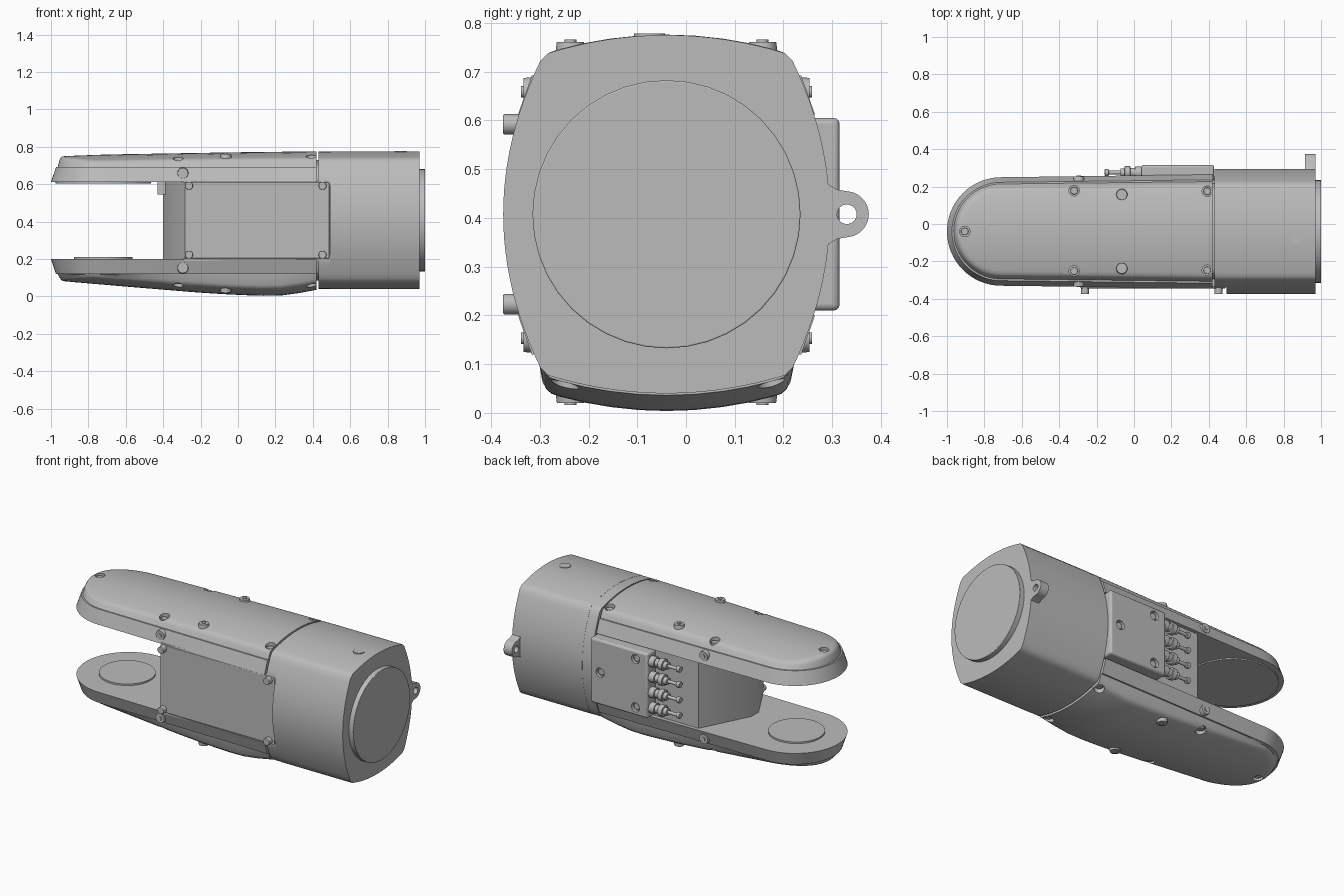
import bpy, bmesh, math
from mathutils import Vector

if "Cube" in bpy.data.objects:
    bpy.data.objects.remove(bpy.data.objects["Cube"], do_unlink=True)

grey = bpy.data.materials.new("machined grey")
grey.use_nodes = True
grey.diffuse_color = (0.5, 0.5, 0.5, 1)
grey.node_tree.nodes["Principled BSDF"].inputs["Base Color"].default_value = (0.5, 0.5, 0.5, 1)

YC, ZC = -0.04, 0.4075      # axis of the housing
PX = -0.71                  # pivot of the fork


def finish(bm, name, bevel=0):
    bmesh.ops.recalc_face_normals(bm, faces=bm.faces)
    me = bpy.data.meshes.new(name)
    bm.to_mesh(me)
    bm.free()
    me.materials.append(grey)
    ob = bpy.data.objects.new(name, me)
    bpy.context.collection.objects.link(ob)
    bpy.ops.object.select_all(action='DESELECT')
    ob.select_set(True)
    bpy.context.view_layer.objects.active = ob
    if bevel:
        m = ob.modifiers.new("edge", 'BEVEL')
        m.width, m.segments, m.limit_method = bevel, 3, 'ANGLE'
    bpy.ops.object.shade_smooth_by_angle(angle=math.radians(32))
    return ob


def add_cyl(bm, loc, axis, r, depth, r2=None):
    mat = Vector(axis).to_track_quat('Z', 'Y').to_matrix().to_4x4()
    mat.translation = loc
    bmesh.ops.create_cone(bm, cap_ends=True, segments=40, radius1=r,
                          radius2=r if r2 is None else r2, depth=depth, matrix=mat)


def cyl(name, loc, axis, r, depth, r2=None, bevel=0):
    bm = bmesh.new()
    add_cyl(bm, loc, axis, r, depth, r2)
    return finish(bm, name, bevel)


def prism(name, pts, offset, bevel=0):
    """Extrude a closed 3D outline along offset."""
    bm = bmesh.new()
    f = bm.faces.new([bm.verts.new(p) for p in pts])
    ext = bmesh.ops.extrude_face_region(bm, geom=[f], use_keep_orig=True)
    bmesh.ops.translate(bm, vec=offset,
                        verts=[v for v in ext["geom"] if isinstance(v, bmesh.types.BMVert)])
    return finish(bm, name, bevel)


def box(name, lo, hi, bevel=0):
    pts = [(lo[0], lo[1], lo[2]), (hi[0], lo[1], lo[2]), (hi[0], hi[1], lo[2]), (lo[0], hi[1], lo[2])]
    return prism(name, pts, (0, 0, hi[2] - lo[2]), bevel)


def cut(ob, holes):
    """Subtract cylinders given as (location, axis, radius, depth)."""
    bm = bmesh.new()
    for h in holes:
        add_cyl(bm, *h)
    tool = finish(bm, "hole_cutter")
    tool.hide_render = True
    m = ob.modifiers.new("holes", 'BOOLEAN')
    m.operation, m.solver, m.object = 'DIFFERENCE', 'EXACT', tool
    bpy.context.view_layer.objects.active = ob
    bpy.ops.object.modifier_apply(modifier=m.name)
    bpy.data.objects.remove(tool, do_unlink=True)
    ob.select_set(True)
    bpy.context.view_layer.objects.active = ob
    bpy.ops.object.shade_smooth_by_angle(angle=math.radians(32))


def section(x, scale=1, front=-1):
    """Bulged square cross-section, optionally flattened at the front."""
    pts = []
    for side in range(4):
        for i in range(25):
            t = (i / 12 - 1) * 0.96
            if side % 2 == 0:
                u, v = 0.2525 * t, 0.3675 - 0.04 * t * t
            else:
                u, v = 0.335 - 0.0825 * t * t, -0.3275 * t
            if side > 1:
                u, v = -u, -v
            pts.append((x, max(YC + u * scale, front), ZC + v * scale))
    return pts


# Rear housing, collar and core
housing = prism("rear_housing", section(0.495), (0.475, 0, 0))
prism("collar", section(0.43, 0.998, -0.34), (0.066, 0, 0))
prism("core", section(0.3, 0.88), (0.22, 0, 0))
cyl("end_disc", (0.98, YC, ZC), (1, 0, 0), 0.275, 0.04, bevel=0.003)
cyl("housing_plug", (0.87, -0.075, 0.774), (0, 0, 1), 0.032, 0.008)

# Lifting lug with flared root
lug_pts = [(0.25, 0.33), (0.29, 0.345), (0.31, 0.357)]
arc = [math.radians(a) for a in range(-80, 81, 10)]
lug_pts += [(0.328 + 0.047 * math.cos(a), ZC + 0.047 * math.sin(a)) for a in arc]
lug_pts += [(y, 2 * ZC - z) for y, z in lug_pts[2::-1]]
lug = prism("lifting_lug", [(0.915, y, z) for y, z in lug_pts], (0.055, 0, 0))
cut(lug, [((0.94, 0.33, ZC), (1, 0, 0), 0.02, 0.2)])


def interp(x, table):
    for (x0, a), (x1, b) in zip(table, table[1:]):
        if x <= x1:
            return a + (b - a) * (x - x0) / (x1 - x0)
    return table[-1][1]


def arm(name, inner, s, heights):
    """Round-ended fork arm made of inset rings from inner face to crown."""
    R, end = 0.29, 0.42
    rings = [(0, 0, 0), (0.027, 0, 0.08), (0.036, 0, 0.08), (0.046, 1, -0.018), (0.053, 1, -0.007),
             (0.063, 1, -0.001), (0.08, 1, 0), (0.13, 1, 0), (0.18, 1, 0), (0.235, 1, 0), (R, 1, 0)]

    def crown(x, y):
        return interp(x, heights) - 0.04 * ((y - YC) / 0.255) ** 2

    bm = bmesh.new()
    loops = []
    for d, on_crown, off in rings:
        r = R - d
        side = [PX + (end - PX) * i / 12 for i in range(13)]
        plan = [(x, r) for x in side[:0:-1]]
        plan += [(PX - r * math.sin(a), r * math.cos(a))
                 for a in [math.pi * i / 32 for i in range(33)]]
        plan += [(x, -r) for x in side[1:]]
        loop = []
        for x, dy in plan:
            y = YC + dy * (1 + 0.045 * max(0, x - PX))
            z = off + (crown(x, y) if on_crown else 0)
            loop.append(bm.verts.new((x, y, inner + s * z)))
        loops.append(loop)
    for a, b in zip(loops, loops[1:]):
        for i in range(len(a) - 1):
            bm.faces.new((a[i], a[i + 1], b[i + 1], b[i]))
    bm.faces.new(loops[0])
    bm.faces.new([l[0] for l in loops] + [l[-1] for l in loops[-2::-1]])
    bmesh.ops.remove_doubles(bm, verts=bm.verts, dist=0.0001)
    ob = finish(bm, name)

    # Counterbored cover screws
    spots = [(-0.905, YC), (-0.32, 0.178), (-0.32, -0.252), (0.392, 0.175), (0.392, -0.248)]
    seats = [(x, y, inner + s * (crown(x, y) - 0.022)) for x, y in spots]
    cut(ob, [((x, y, z + s * 0.05), (0, 0, 1), 0.028, 0.1) for x, y, z in seats])
    for p in seats:
        cyl(name + "_screw", (p[0], p[1], p[2] + s * 0.004), (0, 0, s), 0.02, 0.016, bevel=0.003)

    # Raised bosses on the cover and on both flanks
    for side in (-1, 1):
        y = YC + side * 0.197
        z = inner + s * crown(-0.065, y)
        cyl(name + "_boss", (-0.065, y, z), (0, 0, s), 0.032, 0.03, 0.028)
        cyl(name + "_boss_pin", (-0.065, y, z + s * 0.014), (0, 0, s), 0.012, 0.012)
        y = YC + side * 0.275
        z = inner + s * 0.047
        cyl(name + "_flank_boss", (-0.295, y, z), (0, side, 0), 0.032, 0.036, 0.028)
        cyl(name + "_flank_pin", (-0.295, y + side * 0.018, z), (0, side, 0), 0.012, 0.01)


# Fork arms and their pivot pads
arm("upper_arm", 0.612, 1, [(-1, 0.136), (-0.7, 0.147), (0, 0.159), (0.42, 0.164)])
arm("lower_arm", 0.2, -1, [(-1, 0.113), (-0.6, 0.147), (-0.2, 0.18), (0, 0.192),
                           (0.2, 0.198), (0.3, 0.187), (0.42, 0.164)])
cyl("upper_pivot_pad", (-0.72, YC, 0.611), (0, 0, 1), 0.255, 0.012)
cyl("lower_pivot_pad", (-0.72, YC, 0.203), (0, 0, 1), 0.157, 0.014)

# Centre block with wedge-shaped nose
block = [(0.45, -0.335), (-0.285, -0.335), (-0.4, -0.13), (-0.4, -0.06), (-0.25, 0.235), (0.45, 0.235)]
prism("centre_block", [(x, y, 0.19) for x, y in block], (0, 0, 0.43))
box("nose_stop", (-0.43, -0.15, 0.545), (-0.38, -0.03, 0.615))

# Front access panel and its bolts
box("front_panel", (-0.285, -0.344, 0.203), (0.488, -0.32, 0.611), 0.004)
for x in (-0.262, 0.452):
    for z in (0.223, 0.592):
        cyl("panel_bolt", (x, -0.352, z), (0, -1, 0), 0.021, 0.046, bevel=0.003)

# Rear connector box with sunken screws
rear = box("connector_box", (0.04, 0.2, 0.21), (0.428, 0.315, 0.605), 0.012)
bpy.ops.object.modifier_apply(modifier="edge")
holes = [(0.36, ZC), (0.12, 0.26), (0.12, 0.555)]
cut(rear, [((x, 0.33, z), (0, 1, 0), 0.028, 0.07) for x, z in holes])
for x, z in holes:
    cyl("box_screw", (x, 0.298, z), (0, 1, 0), 0.02, 0.016, bevel=0.003)

# Row of cable connectors: (x centre, radius, length)
stack = [(0.025, 0.032, 0.04), (-0.01, 0.024, 0.04), (-0.035, 0.034, 0.03),
         (-0.06, 0.022, 0.026), (-0.1, 0.01, 0.08), (-0.146, 0.018, 0.022)]
for i in range(4):
    z = ZC + (i - 1.5) * 0.094
    for x, r, length in stack:
        cyl("connector", (x, 0.275, z), (1, 0, 0), r, length, bevel=0.003)
